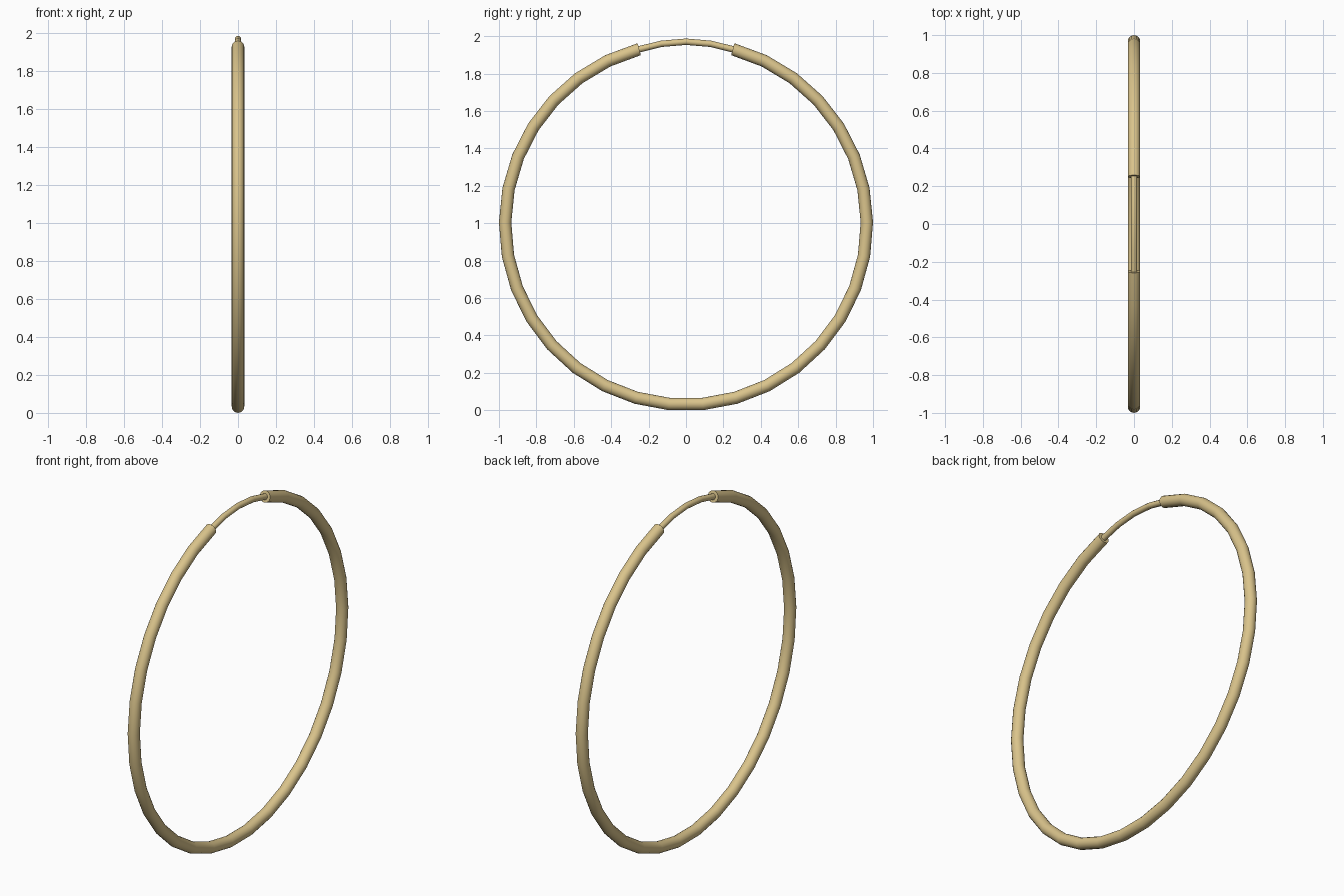
import bpy
import bmesh
from math import sin, cos, pi, radians

if "Cube" in bpy.data.objects:
    bpy.data.objects.remove(bpy.data.objects["Cube"], do_unlink=True)

CENTRE_Z = 0.996
HOOP_RADIUS = 0.967
GAP = radians(15)

gold = bpy.data.materials.new("pale gold")
gold.use_nodes = True
colour = (0.70, 0.55, 0.26, 1)
gold.diffuse_color = colour
gold.node_tree.nodes["Principled BSDF"].inputs["Base Color"].default_value = colour


def arc_tube(name, start, end, steps, sides, thickness, bulge=0.0):
    """Sweep a round section along an arc in the YZ plane, angles from the top."""
    bm = bmesh.new()
    rings = []
    for i in range(steps + 1):
        t = i / steps
        a = start + (end - start) * t
        r = HOOP_RADIUS + bulge * sin(pi * t)
        ring = []
        for k in range(sides):
            b = 2 * pi * k / sides
            d = r + thickness * cos(b)
            ring.append(bm.verts.new((thickness * sin(b), d * sin(a), CENTRE_Z + d * cos(a))))
        rings.append(ring)
    for p, q in zip(rings, rings[1:]):
        for k in range(sides):
            n = (k + 1) % sides
            bm.faces.new((p[k], p[n], q[n], q[k]))
    bm.faces.new(rings[0])
    bm.faces.new(rings[-1])
    bmesh.ops.recalc_face_normals(bm, faces=bm.faces)
    mesh = bpy.data.meshes.new(name)
    bm.to_mesh(mesh)
    bm.free()
    mesh.materials.append(gold)
    obj = bpy.data.objects.new(name, mesh)
    bpy.context.collection.objects.link(obj)
    bpy.ops.object.select_all(action="DESELECT")
    obj.select_set(True)
    bpy.context.view_layer.objects.active = obj
    bpy.ops.object.shade_smooth_by_angle(angle=radians(40))
    return obj


# Thick open hoop with flat ends
arc_tube("hoop", GAP, 2 * pi - GAP, 31, 16, 0.033)

# Thin closing wire, tucked into both hoop ends and bowed slightly outward
arc_tube("closing_wire", -GAP * 1.05, GAP * 1.05, 4, 12, 0.017, bulge=0.007)
